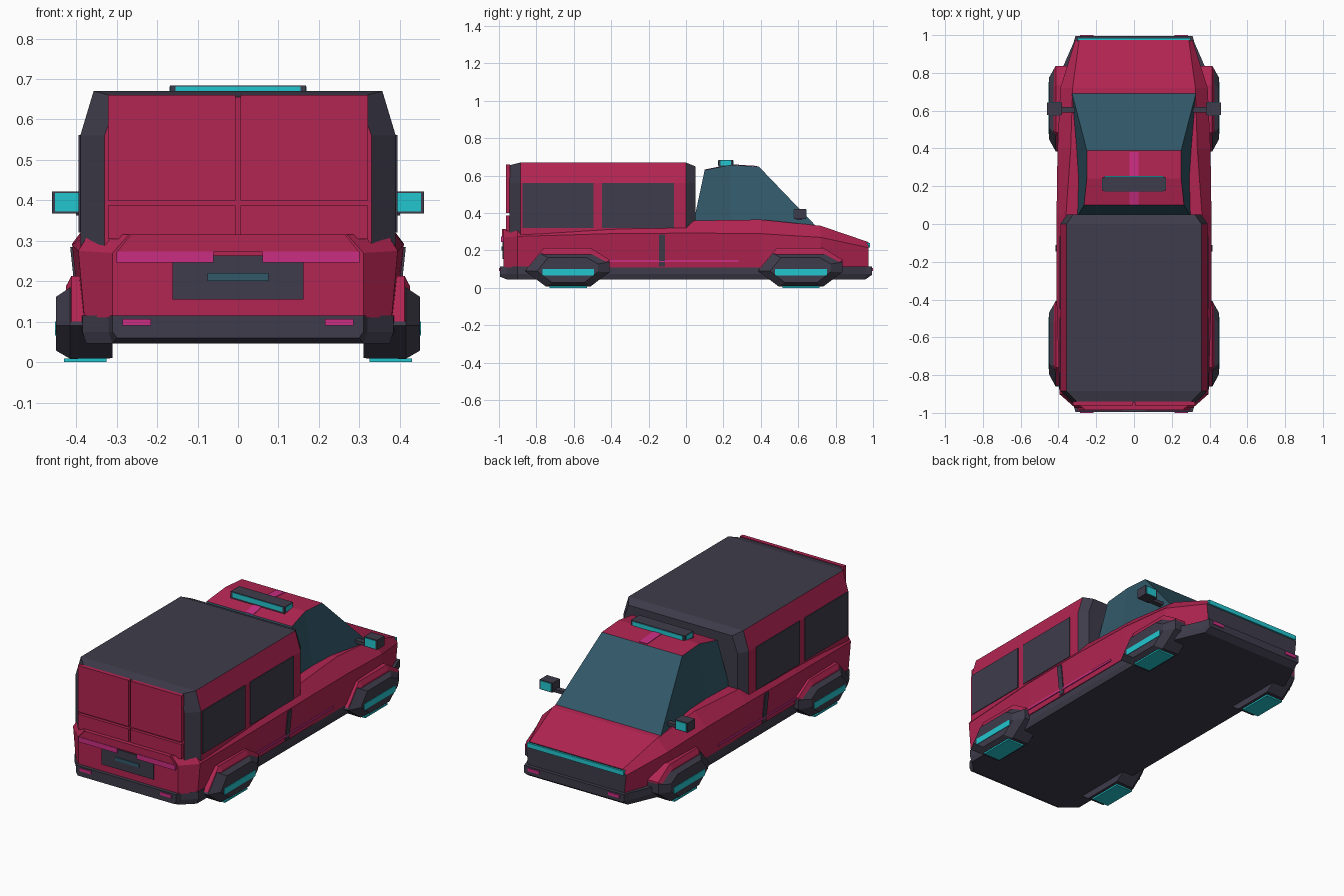
import bpy, bmesh
from mathutils import Vector

if "Cube" in bpy.data.objects:
    bpy.data.objects.remove(bpy.data.objects["Cube"])


def make_material(name, rgb):
    m = bpy.data.materials.new(name)
    m.use_nodes = True
    m.diffuse_color = (*rgb, 1)
    m.node_tree.nodes["Principled BSDF"].inputs["Base Color"].default_value = (*rgb, 1)
    return m


RED = make_material("crimson paint", (0.445, 0.018, 0.084))
DARK = make_material("charcoal trim", (0.048, 0.045, 0.069))
CYAN = make_material("cyan light", (0.017, 0.565, 0.631))
PINK = make_material("magenta light", (0.597, 0.027, 0.227))
GLASS = make_material("teal glass", (0.032, 0.098, 0.141))


def loft(name, rings, mats, rule=None):
    """Skin rings of points, cap both ends, colour faces by a rule."""
    bm = bmesh.new()
    loops = [[bm.verts.new(p) for p in ring] for ring in rings]
    n = len(loops[0])
    for a, b in zip(loops, loops[1:]):
        for i in range(n):
            j = (i + 1) % n
            bm.faces.new((a[i], a[j], b[j], b[i]))
    bm.faces.new(loops[0])
    bm.faces.new(loops[-1])
    bmesh.ops.recalc_face_normals(bm, faces=bm.faces)
    if rule:
        for f in bm.faces:
            f.material_index = rule(f.calc_center_median(), f.normal)
    mesh = bpy.data.meshes.new(name)
    bm.to_mesh(mesh)
    bm.free()
    for m in mats:
        mesh.materials.append(m)
    ob = bpy.data.objects.new(name, mesh)
    bpy.context.collection.objects.link(ob)
    return ob


def mirrored(half):
    return half + [(-x, y, z) for x, y, z in reversed(half)]


def panel(name, pts, offset, mat):
    """Thin plate: a polygon pushed along an offset."""
    moved = [Vector(p) + Vector(offset) for p in pts]
    return loft(name, [pts, moved], [mat])


def box(name, x, y, z, mat):
    ring = [(x[0], y[0], z[0]), (x[1], y[0], z[0]), (x[1], y[0], z[1]), (x[0], y[0], z[1])]
    return panel(name, ring, (0, y[1] - y[0], 0), mat)


def both(name, x, y, z, mat):
    box(name + "_left", x, y, z, mat)
    box(name + "_right", (-x[1], -x[0]), y, z, mat)


# Lower body: y, sill width, belt width, belt height, deck width, deck height
body = [(-0.975, 0.31, 0.31, 0.27, 0.27, 0.315),
        (-0.90, 0.38, 0.395, 0.275, 0.37, 0.315),
        (-0.40, 0.392, 0.41, 0.29, 0.375, 0.33),
        (0.05, 0.392, 0.41, 0.293, 0.36, 0.36),
        (0.40, 0.392, 0.405, 0.29, 0.335, 0.365),
        (0.72, 0.385, 0.39, 0.27, 0.325, 0.332),
        (0.975, 0.30, 0.31, 0.215, 0.29, 0.245)]
loft("body", [mirrored([(ws, y, 0.11), (wb, y, zb), (wd, y, zd)])
              for y, ws, wb, zb, wd, zd in body],
     [RED, DARK], lambda c, n: int(n.y > 0.9))
box("nose_light", (-0.30, 0.30), (0.965, 0.985), (0.215, 0.24), CYAN)

# Skirt and bumpers
skirt = [(-0.995, 0.31, 0.06), (-0.96, 0.32, 0.046), (-0.90, 0.385, 0.046),
         (0.80, 0.39, 0.046), (0.96, 0.32, 0.046), (0.995, 0.31, 0.07)]
loft("skirt", [mirrored([(w - 0.01, y, z), (w, y, 0.075), (w, y, 0.115)])
               for y, w, z in skirt], [DARK])
for end, s in (("rear", -1), ("front", 1)):
    both(end + "_bumper_light", (0.215, 0.285), (s * 0.99, s), (0.09, 0.107), PINK)

# Cargo box: y, half width, lower edge, roof height
cargo = [(-0.945, 0.33, 0.25, 0.655), (-0.885, 0.39, 0.27, 0.67),
         (0.0, 0.39, 0.30, 0.67), (0.05, 0.355, 0.32, 0.65)]


def cargo_colour(c, n):
    if n.y < -0.9:
        return 0
    return int(n.z > 0.8 or c.y < -0.885 or c.y > 0)


loft("cargo_box", [mirrored([(w, y, zl), (w, y, 0.56), (w - 0.033, y, zt)])
                   for y, w, zl, zt in cargo], [RED, DARK], cargo_colour)
for i, y in enumerate(((-0.875, -0.495), (-0.45, -0.065))):
    both(f"cargo_window_{i + 1}", (0.386, 0.394), y, (0.32, 0.562), DARK)

# Rear doors, tail lights and plate
both("rear_door_upper", (0.006, 0.322), (-0.962, -0.94), (0.40, 0.66), RED)
both("rear_door_lower", (0.006, 0.322), (-0.962, -0.94), (0.305, 0.387), RED)
panel("tailgate_lip", mirrored([(0.30, -0.985, 0.272), (0.265, -0.985, 0.315)]),
      (0, 0.02, 0), RED)
both("tail_light", (0.06, 0.30), (-0.988, -0.97), (0.246, 0.274), PINK)
box("plate_recess", (-0.162, 0.162), (-0.982, -0.973), (0.155, 0.264), DARK)
box("plate", (-0.075, 0.075), (-0.986, -0.98), (0.2, 0.22), GLASS)

# Cab: glass sides and windscreen, painted roof
cab = [((0.30, 0.04, 0.35), (0.265, 0.10, 0.63)),
       ((0.295, 0.24, 0.35), (0.25, 0.24, 0.658)),
       ((0.33, 0.70, 0.325), (0.25, 0.39, 0.648))]
loft("cab", [mirrored(list(s)) for s in cab], [GLASS, RED],
     lambda c, n: int(n.z > 0.85))
panel("roof_stripe_rear", mirrored([(0.025, 0.10, 0.63), (0.025, 0.24, 0.658)]),
      (0, 0, 0.003), PINK)
panel("roof_stripe_front", mirrored([(0.025, 0.24, 0.658), (0.025, 0.38, 0.649)]),
      (0, 0, 0.003), PINK)

# Roof light bar
box("light_bar", (-0.168, 0.168), (0.175, 0.25), (0.64, 0.684), DARK)
box("light_bar_lamps", (-0.155, 0.155), (0.172, 0.253), (0.655, 0.681), CYAN)
box("light_bar_end_lamps", (-0.17, 0.17), (0.185, 0.24), (0.655, 0.681), CYAN)

# Side mirrors
both("mirror_arm", (0.31, 0.40), (0.59, 0.62), (0.362, 0.38), DARK)
both("mirror", (0.38, 0.46), (0.577, 0.642), (0.368, 0.422), DARK)
both("mirror_lamp", (0.388, 0.452), (0.574, 0.645), (0.373, 0.418), CYAN)

# Body side details and hover pods on both sides
POD = [(-0.23, 0.09), (-0.15, 0.185), (0.14, 0.185), (0.222, 0.14),
       (0.222, 0.085), (0.12, 0.008), (-0.12, 0.008)]
FENDER = [(-0.225, 0.1), (-0.13, 0.213), (0.12, 0.213), (0.222, 0.15), (0.222, 0.1)]


def side_ring(profile, x, yc, sy=1, sz=1):
    return [(x, yc + y * sy, 0.09 + (z - 0.09) * sz) for y, z in profile]


for side, s in (("left", 1), ("right", -1)):
    panel(f"door_seam_{side}", [(s * 0.389, y, z) if z < 0.2 else (s * 0.407, y, z)
                                for y, z in ((-0.145, 0.115), (-0.112, 0.115),
                                             (-0.112, 0.285), (-0.145, 0.285))],
          (s * 0.008, 0, 0), DARK)
    box(f"side_stripe_{side}", (s * 0.393, s * 0.4), (-0.41, 0.28), (0.138, 0.15), PINK)
    for end, yc in (("rear", -0.63), ("front", 0.615)):
        tag = f"{end}_{side}"
        loft("hover_pod_" + tag, [side_ring(POD, s * 0.31, yc, 1, 0.98),
                                  side_ring(POD, s * 0.415, yc),
                                  side_ring(POD, s * 0.45, yc, 0.72, 0.75)], [DARK])
        loft("fender_" + tag, [side_ring(FENDER, s * 0.31, yc),
                               side_ring(FENDER, s * 0.412, yc),
                               side_ring(FENDER, s * 0.425, yc, 0.9, 0.8)], [RED])
        box("pod_lamp_" + tag, (s * 0.446, s * 0.453),
            (yc - 0.138, yc + 0.138), (0.066, 0.1), CYAN)
        box("pod_thruster_" + tag, (s * 0.325, s * 0.43),
            (yc - 0.1, yc + 0.1), (0.0, 0.009), CYAN)
